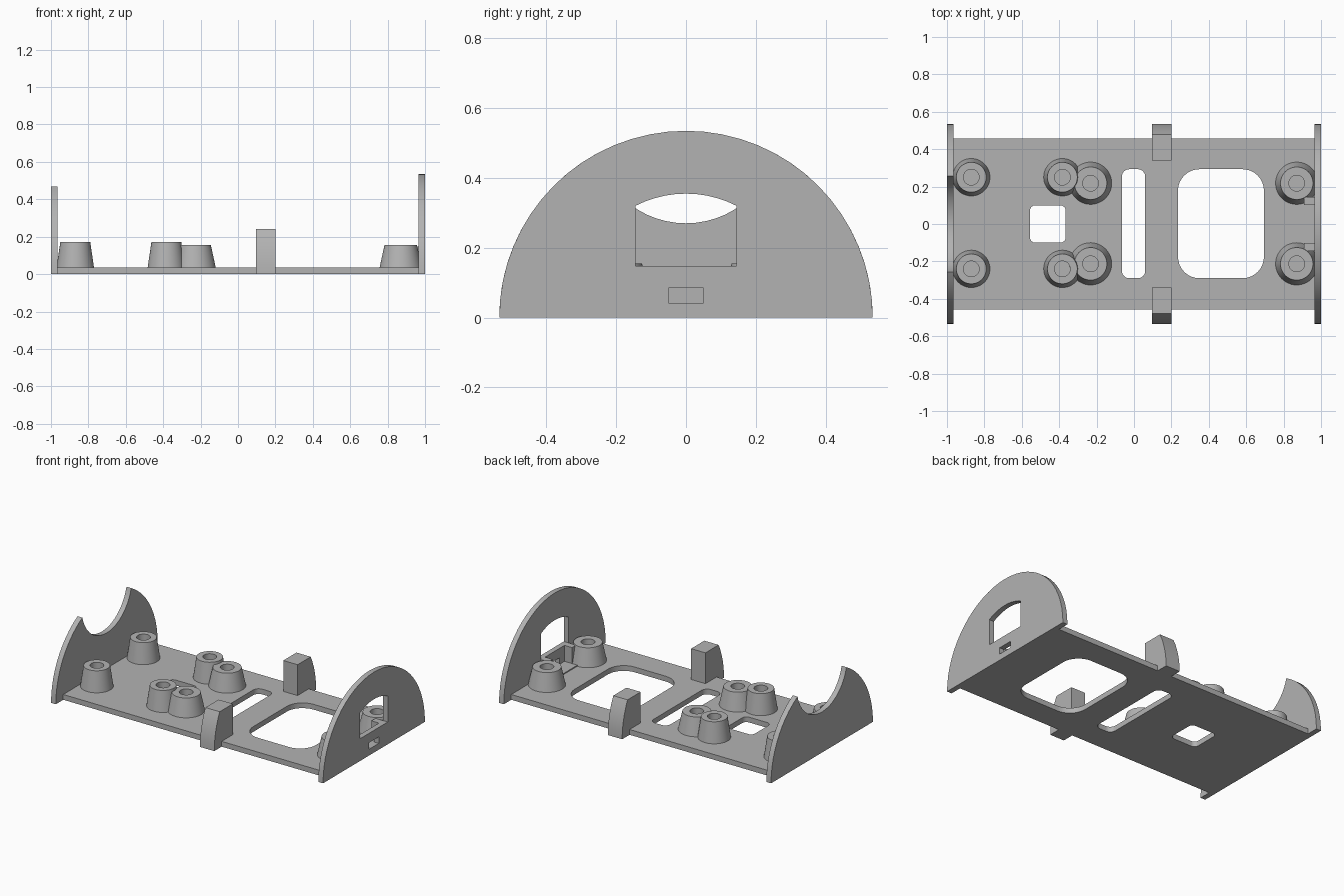
import bpy, bmesh
from math import sin, cos, asin, pi, sqrt, radians
from mathutils import Matrix

if "Cube" in bpy.data.objects:
    bpy.data.objects.remove(bpy.data.objects["Cube"])

grey = bpy.data.materials.new("light grey")
grey.use_nodes = True
COLOUR = (0.45, 0.45, 0.45, 1)
grey.diffuse_color = COLOUR
grey.node_tree.nodes["Principled BSDF"].inputs["Base Color"].default_value = COLOUR

R = 0.535      # radius of the half-round outline
T = 0.035      # sheet thickness
INNER = 1 - T  # inner face of the end plates


def add(name, mesh):
    obj = bpy.data.objects.new(name, mesh)
    bpy.context.scene.collection.objects.link(obj)
    mesh.materials.clear()
    mesh.materials.append(grey)
    bpy.ops.object.select_all(action='DESELECT')
    obj.select_set(True)
    bpy.context.view_layer.objects.active = obj
    bpy.ops.object.shade_smooth_by_angle(angle=radians(30))
    return obj


def arc(cx, cy, r, a0, a1, n):
    return [(cx + r * cos(a0 + (a1 - a0) * i / n),
             cy + r * sin(a0 + (a1 - a0) * i / n)) for i in range(n + 1)]


def rounded(x0, x1, y0, y1, r):
    corners = [(x1 - r, y1 - r), (x0 + r, y1 - r), (x0 + r, y0 + r), (x1 - r, y0 + r)]
    return [p for k, (x, y) in enumerate(corners)
            for p in arc(x, y, r, k * pi / 2, (k + 1) * pi / 2, 8)]


def rect(x0, x1, y0, y1):
    return [(x0, y0), (x1, y0), (x1, y1), (x0, y1)]


def sheet(name, loops, lo, hi, across=False):
    """Extrude an outline with holes from lo to hi, along z, or along x if across."""
    curve = bpy.data.curves.new(name, 'CURVE')
    curve.dimensions = '2D'
    curve.fill_mode = 'BOTH'
    curve.extrude = (hi - lo) / 2
    for loop in loops:
        s = curve.splines.new('POLY')
        s.points.add(len(loop) - 1)
        for p, (a, b) in zip(s.points, loop):
            p.co = (a, b, 0, 1)
        s.use_cyclic_u = True
    tmp = bpy.data.objects.new(name + " outline", curve)
    bpy.context.scene.collection.objects.link(tmp)
    bpy.context.view_layer.update()
    mesh = bpy.data.meshes.new_from_object(tmp.evaluated_get(bpy.context.evaluated_depsgraph_get()))
    bpy.data.objects.remove(tmp)
    mesh.transform(Matrix.Translation((0, 0, (lo + hi) / 2)))
    if across:
        mesh.transform(Matrix(((0, 0, 1, 0), (1, 0, 0, 0), (0, 1, 0, 0), (0, 0, 0, 1))))
    bm = bmesh.new()
    bm.from_mesh(mesh)
    bmesh.ops.remove_doubles(bm, verts=bm.verts, dist=1e-5)
    bmesh.ops.recalc_face_normals(bm, faces=bm.faces)
    bm.to_mesh(mesh)
    bm.free()
    return add(name, mesh)


def standoff(name, x, y, bottom, top, height):
    """Tapered post with a blind screw hole."""
    bm = bmesh.new()
    profile = [(bottom, T), (top, height), (0.042, height), (0.042, T)]
    n = 48
    rings = [[bm.verts.new((x + r * cos(2 * pi * i / n), y + r * sin(2 * pi * i / n), z))
              for i in range(n)] for r, z in profile]
    for a, b in zip(rings, rings[1:]):
        for i in range(n):
            j = (i + 1) % n
            bm.faces.new((a[i], a[j], b[j], b[i]))
    mesh = bpy.data.meshes.new(name)
    bm.to_mesh(mesh)
    bm.free()
    add(name, mesh)


# Base plate with three rounded openings
sheet("base_plate", [rect(-INNER, INNER, -0.457, 0.457),
                     rounded(-0.557, -0.365, -0.1, 0.1, 0.03),
                     rounded(-0.065, 0.06, -0.29, 0.293, 0.04),
                     rounded(0.235, 0.695, -0.29, 0.293, 0.115)], 0, T)

# End plate with arched window and port slot
WR = 0.318
half = asin(0.145 / WR)
window = [(-0.145, 0.148), (0.145, 0.148)] + arc(0, 0.355 - WR, WR, pi / 2 - half, pi / 2 + half, 10)
sheet("window_end_plate", [arc(0, 0, R, 0, pi, 32), window, rect(-0.05, 0.05, 0.042, 0.085)],
      INNER, 1, True)

# End plate with a round scoop out of its top
SR = 0.265
sz = (2 * R * R - SR * SR) / (2 * R)
a = asin(sz / R)
b = asin((R - sz) / SR)
scooped = arc(0, 0, R, 0, a, 11) + arc(0, R, SR, -b, b - pi, 24)[1:-1] + arc(0, 0, R, pi - a, pi, 11)
sheet("scooped_end_plate", [scooped], -1, -INNER, True)

# Side clips, curved on the outside and resting over the plate edge
CLIP = 0.24
outer = arc(0, 0, R, 0, asin(CLIP / R), 6)
clip = [(0.34, CLIP), (0.34, T), (0.457, T), (0.457, 0)] + outer
for side, s in (("back", 1), ("front", -1)):
    sheet(side + "_clip", [[(s * y, z) for y, z in clip]], 0.095, 0.2, True)

    # Tall and wide mounting posts
    yt, yw = (0.25, 0.218) if s > 0 else (-0.24, -0.213)
    for end, xt, xw in (("outer", -0.87, 0.87), ("inner", -0.383, -0.232)):
        standoff(f"{side}_{end}_tall_post", xt, yt, 0.1, 0.08, 0.172)
        standoff(f"{side}_{end}_wide_post", xw, yw, 0.113, 0.087, 0.155)

    # Upright cheeks beside the port
    sheet(side + "_port_cheek", [rect(0.91, INNER, *sorted((s * 0.102, s * 0.145)))], T, 0.148)

# Low rest under the port
sheet("port_rest", [rect(0.87, INNER, -0.102, 0.102)], T, 0.042)
